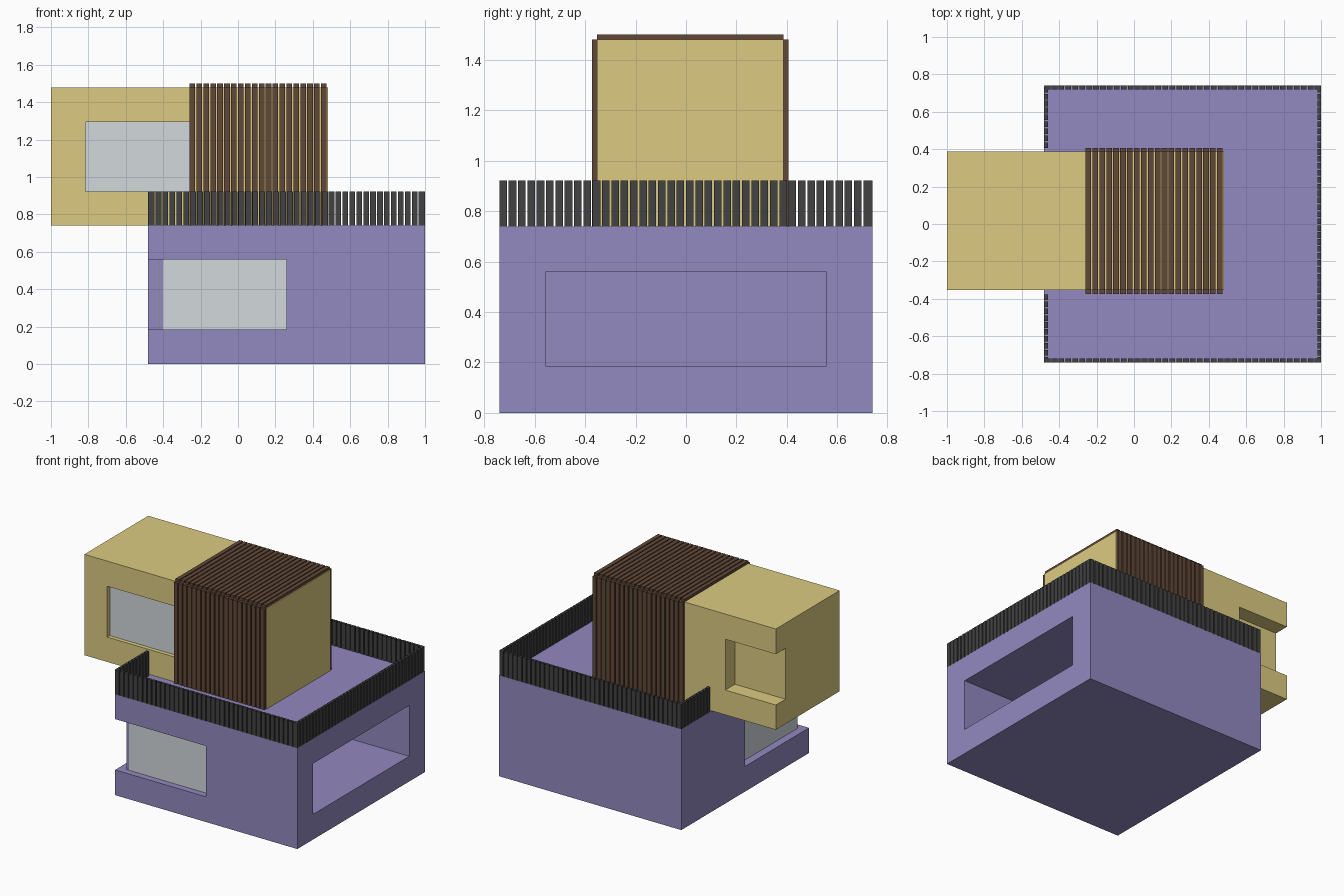
import bpy, bmesh

if "Cube" in bpy.data.objects:
    bpy.data.objects.remove(bpy.data.objects["Cube"])


def material(name, rgb):
    m = bpy.data.materials.new(name)
    m.diffuse_color = (*rgb, 1)
    m.use_nodes = True
    m.node_tree.nodes["Principled BSDF"].inputs["Base Color"].default_value = m.diffuse_color
    return m


PURPLE = material("purple_wall", (0.29, 0.25, 0.53))
YELLOW = material("yellow_wall", (0.72, 0.60, 0.22))
BROWN = material("brown_wood", (0.12, 0.065, 0.04))
DARK = material("dark_rail", (0.054, 0.054, 0.054))
GLASS = material("pale_glass", (0.65, 0.69, 0.72))


def add_prism(bm, outline, z0, z1):
    low = [bm.verts.new((x, y, z0)) for x, y in outline]
    high = [bm.verts.new((x, y, z1)) for x, y in outline]
    bm.faces.new(low[::-1])
    bm.faces.new(high)
    for i in range(len(low)):
        j = (i + 1) % len(low)
        bm.faces.new((low[i], low[j], high[j], high[i]))


def rect(x0, x1, y0, y1):
    return [(x0, y0), (x1, y0), (x1, y1), (x0, y1)]


def make(name, prisms, mat=None):
    bm = bmesh.new()
    for outline, z0, z1 in prisms:
        add_prism(bm, outline, z0, z1)
    mesh = bpy.data.meshes.new(name)
    bm.to_mesh(mesh)
    bm.free()
    if mat:
        mesh.materials.append(mat)
    ob = bpy.data.objects.new(name, mesh)
    bpy.context.collection.objects.link(ob)
    return ob


def cut(ob, outline, z0, z1):
    cutter = make("cutter", [(outline, z0, z1)])
    cutter.hide_render = True
    mod = ob.modifiers.new("cut", 'BOOLEAN')
    mod.operation = 'DIFFERENCE'
    mod.solver = 'EXACT'
    mod.object = cutter
    bpy.context.view_layer.objects.active = ob
    bpy.ops.object.modifier_apply(modifier=mod.name)
    bpy.data.objects.remove(cutter)


PITCH, W, T = 0.037, 0.03, 0.02
FLOOR = 0.74                      # storey height
YF, YB = -0.353, 0.387            # upper storey front and back
LX, LY = -0.48, 0.74              # lower storey left side and half depth
W0, W1 = 0.185, 0.558             # lower window heights
U0, U1 = 0.922, 1.295             # upper window heights

# Lower storey with a wrap-around corner window and a deep side opening
lower = make("lower_storey", [(rect(LX, 1, -LY, LY), 0, FLOOR)], PURPLE)
cut(lower, [(-0.6, -0.9), (0.26, -0.9), (0.26, -0.688), (-0.418, -0.688),
            (-0.418, 0), (-0.6, 0)], W0, W1)
cut(lower, rect(0.445, 1.2, -0.558, 0.558), W0, W1)
make("corner_glass_front", [(rect(-0.4, 0.26, -0.692, -0.688), W0, W1)], GLASS)
make("corner_glass_left", [(rect(-0.422, -0.418, -0.688, 0), W0, W1)], GLASS)

# Upper storey with a front window and a notched rear corner
upper = make("upper_storey", [(rect(-1, 0.48, YF, YB), FLOOR, 1.48)], YELLOW)
cut(upper, rect(-0.815, -0.26, -0.6, YF + 0.034), U0, U1)
cut(upper, rect(-1.2, -0.59, YB - 0.112, 0.6), U0, U1)
make("upper_glass", [(rect(-0.815, -0.26, YF + 0.03, YF + 0.034), U0, U1)], GLASS)

# Timber battens wrapping the right half of the upper storey
battens = []
for i in range(20):
    x = -0.259 + i * PITCH
    battens += [(rect(x, x + W, YF - T, YF), FLOOR, 1.48),
                (rect(x, x + W, YB, YB + T), FLOOR, 1.48),
                (rect(x, x + W, YF, YB), 1.48, 1.5)]
make("timber_battens", battens, BROWN)

# Terrace railing slats, leaving a gap where the upper storey overhangs
slats = []
for i in range(40):
    x, y = LX + 0.003 + i * PITCH, -LY + i * PITCH
    slats += [(rect(x, x + W, s - T / 2, s + T / 2), FLOOR, 0.922)
              for s in (-LY + T / 2, LY - T / 2)]
    slats.append((rect(0.98, 1, y, y + W), FLOOR, 0.922))
    if y + W < YF or y > YB - 0.01:
        slats.append((rect(LX, LX + T, y, y + W), FLOOR, 0.922))
make("terrace_railing", slats, DARK)
